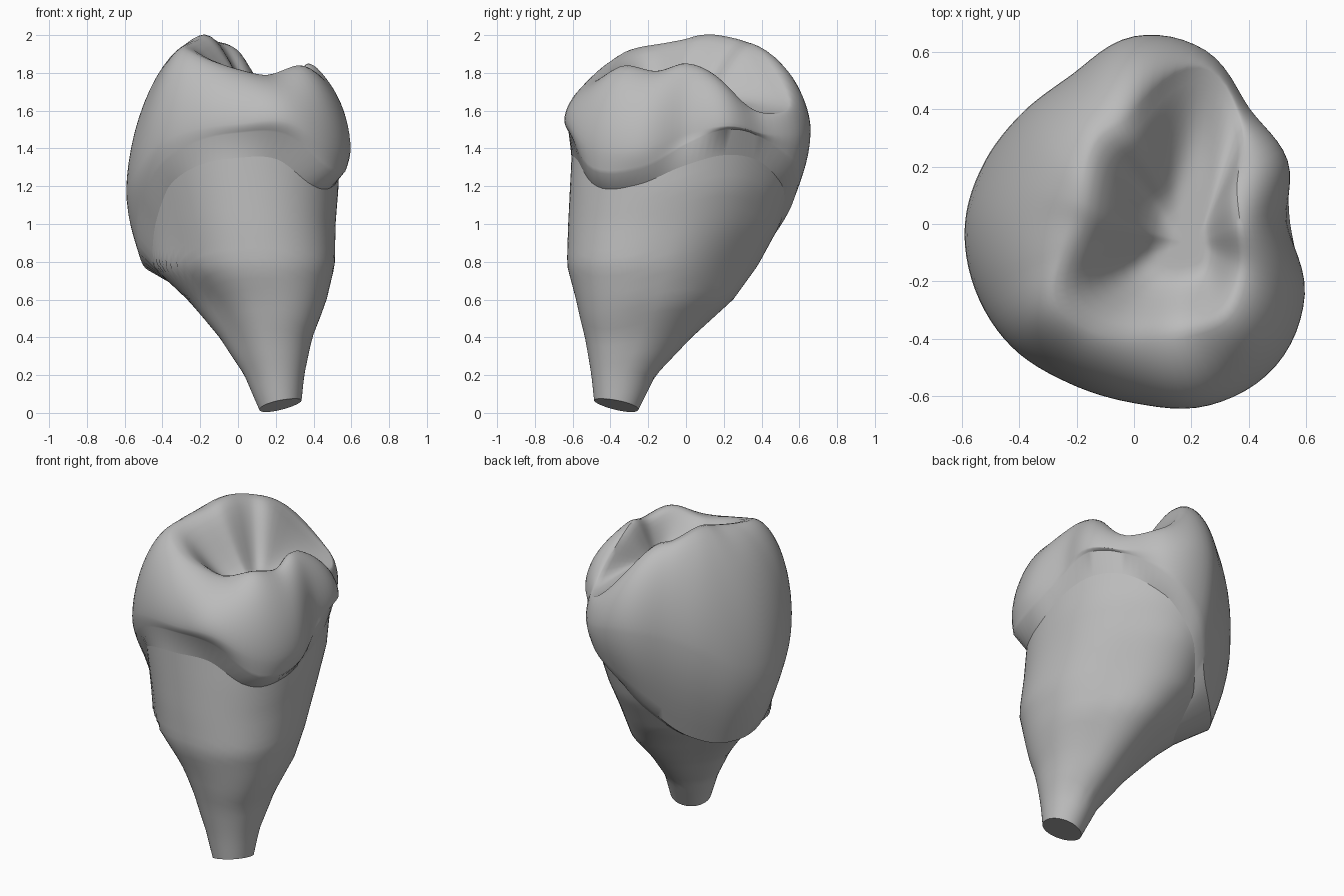
import bpy
import bmesh
import math

cube = bpy.data.objects.get("Cube")
if cube:
    bpy.data.objects.remove(cube, do_unlink=True)

SEGMENTS = 96

# One flat colour for the whole tooth
enamel = bpy.data.materials.new("plain grey")
enamel.use_nodes = True
GREY = (0.5, 0.5, 0.5, 1)
enamel.diffuse_color = GREY
enamel.node_tree.nodes["Principled BSDF"].inputs["Base Color"].default_value = GREY

# Sixteen samples around the crown, counter-clockwise from +x
MARGIN_R = [.545, .56, .555, .62, .56, .45, .43, .46, .515, .56, .585, .59, .61, .66, .69, .62]
MARGIN_Z = [1.42, 1.5, 1.46, 1.3, 1.1, .87, .77, .74, .81, 1.08, 1.3, 1.43, 1.48, 1.47, 1.28, 1.29]
BULGE_R = [.535, .58, .57, .655, .655, .565, .55, .565, .59, .6, .605, .6, .625, .685, .7, .645]
BULGE_Z = [1.48, 1.52, 1.48, 1.46, 1.5, 1.45, 1.35, 1.2, 1.17, 1.25, 1.42, 1.5, 1.53, 1.54, 1.4, 1.4]
CREST_R = [.37, .39, .52, .59, .38, .32, .24, .2, .2, .26, .38, .4, .4, .41, .45, .41]
CREST_Z = [1.85, 1.79, 1.6, 1.63, 1.91, 1.97, 2, 2, 1.98, 1.96, 1.93, 1.87, 1.82, 1.79, 1.84, 1.81]
FOSSA = (.2, -.07, 1.64)

# Root sections: height, then x and y limits
ROOT = [
    (0, .12, .33, -.48, -.26),
    (.2, .03, .35, -.5, -.16),
    (.4, -.11, .39, -.53, .03),
    (.6, -.29, .46, -.57, .25),
    (.78, -.49, .5, -.615, .38),
    (1, -.52, .51, -.615, .5),
    (1.2, -.54, .53, -.61, .56),
    (1.5, -.54, .53, -.6, .58),
]
# Facet shape of the root in eight directions, relative to an ellipse
FACETS = [1, .9, 1, .88, .94, .83, 1, 1.16]


def around(values, angle):
    """Smooth periodic interpolation of samples spread around a circle."""
    n = len(values)
    pos = angle / math.tau * n
    i = int(pos)
    t = pos - i
    a, b, c, d = (values[(i + k) % n] for k in (-1, 0, 1, 2))
    return b + t / 2 * (c - a + t * (2 * a - 5 * b + 4 * c - d + t * (3 * (b - c) + d - a)))


def root_point(angle, z):
    """Point on the faceted root section at a given height."""
    for low, high in zip(ROOT, ROOT[1:]):
        if z <= high[0]:
            break
    t = (z - low[0]) / (high[0] - low[0])
    x0, x1, y0, y1 = (p + (q - p) * t for p, q in zip(low[1:], high[1:]))
    weight = max(0, min(z / .5, 1, (1.6 - z) / .8))
    size = (1 + weight * (around(FACETS, angle) - 1)) / 2
    return ((x0 + x1) / 2 + (x1 - x0) * size * math.cos(angle),
            (y0 + y1) / 2 + (y1 - y0) * size * math.sin(angle), z)


def polar(angle, r, z):
    return (r * math.cos(angle), r * math.sin(angle), z)


def root_column(angle):
    """Root wall from the slanted cut tip up to the neck."""
    tip = .04 + .025 * (math.cos(angle) - math.sin(angle))
    margin = around(MARGIN_Z, angle)
    top = margin - .08 - .25 * max(0, margin - 1.28)
    return [root_point(angle, tip + (top - tip) * k / 24) for k in range(25)]


def crown_column(angle):
    """Neck chamfer, outer wall, cusp crest and inner slope."""
    mr, mz, br, bz, cr, cz = (around(v, angle) for v in (
        MARGIN_R, MARGIN_Z, BULGE_R, BULGE_Z, CREST_R, CREST_Z))
    column = [root_column(angle)[-1]]
    for k in range(6):
        t = k / 6
        column.append(polar(angle, mr + (br - mr) * math.sin(t * math.pi / 2), mz + (bz - mz) * t))
    for k in range(15):
        t = k / 14 * math.pi / 2
        column.append(polar(angle, cr + (br - cr) * max(math.cos(t), 0) ** 1.15,
                            bz + (cz - bz) * math.sin(t) ** 1.15))
    rim = column[-1]
    steepness = 1 + cr
    for k in range(1, 12):
        u = k / 12
        s = min(u * steepness, 1)
        drop = s * s * (3 - 2 * s)
        column.append((rim[0] + (FOSSA[0] - rim[0]) * u,
                       rim[1] + (FOSSA[1] - rim[1]) * u,
                       cz + (FOSSA[2] - cz) * drop))
    return column


def loft(name, column_at, cap_bottom=False, centre=None):
    """Skin a ring of columns, closing the tip or the middle."""
    bm = bmesh.new()
    columns = [[bm.verts.new(p) for p in column_at(math.tau * i / SEGMENTS)]
               for i in range(SEGMENTS)]
    middle = bm.verts.new(centre) if centre else None
    for i, left in enumerate(columns):
        right = columns[(i + 1) % SEGMENTS]
        for k in range(len(left) - 1):
            bm.faces.new((left[k], right[k], right[k + 1], left[k + 1]))
        if middle:
            bm.faces.new((left[-1], right[-1], middle))
    if cap_bottom:
        bm.faces.new([column[0] for column in reversed(columns)])
    mesh = bpy.data.meshes.new(name)
    bm.to_mesh(mesh)
    bm.free()
    mesh.materials.append(enamel)
    obj = bpy.data.objects.new(name, mesh)
    bpy.context.collection.objects.link(obj)
    bpy.ops.object.select_all(action="DESELECT")
    obj.select_set(True)
    bpy.context.view_layer.objects.active = obj
    bpy.ops.object.shade_smooth_by_angle(angle=math.radians(40))


# Tapered root with a slanted flat tip
loft("root", root_column, cap_bottom=True)

# Enamel crown with cusps around a central hollow
loft("crown", crown_column, centre=FOSSA)
